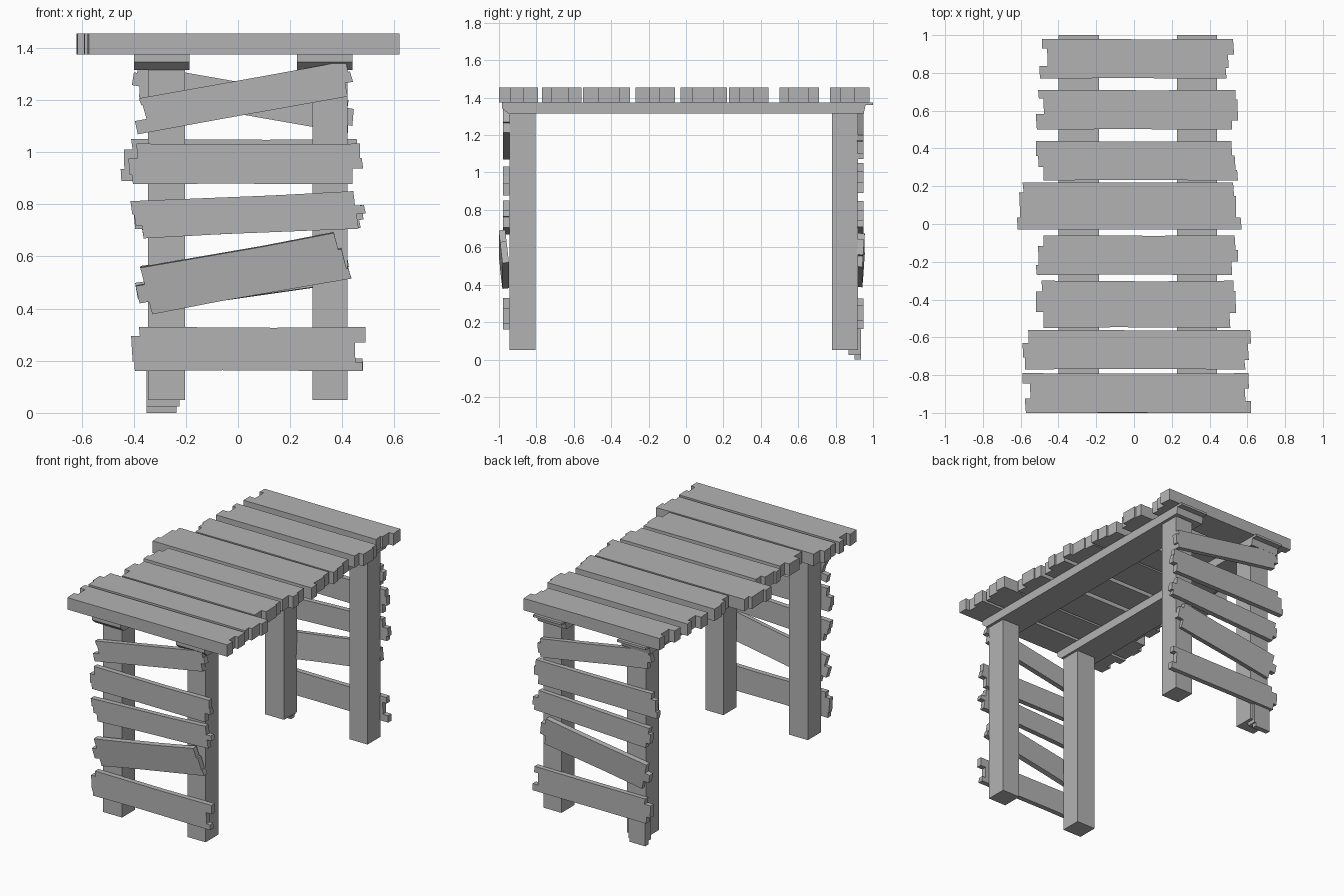
import bpy, bmesh, random
from math import radians, atan
from mathutils import Matrix

random.seed(4)
if "Cube" in bpy.data.objects:
    bpy.data.objects.remove(bpy.data.objects["Cube"])

wood = bpy.data.materials.new("weathered grey wood")
wood.use_nodes = True
GREY = (0.45, 0.45, 0.45, 1)
wood.diffuse_color = GREY
wood.node_tree.nodes["Principled BSDF"].inputs["Base Color"].default_value = GREY


def prism(name, outline, depth, matrix):
    """Extrude a flat outline evenly either side of its plane."""
    bm = bmesh.new()
    face = bm.faces.new([bm.verts.new((u, v, -depth / 2)) for u, v in outline])
    moved = bmesh.ops.extrude_face_region(bm, geom=[face])["geom"]
    bmesh.ops.translate(bm, vec=(0, 0, depth),
                        verts=[g for g in moved if isinstance(g, bmesh.types.BMVert)])
    bmesh.ops.recalc_face_normals(bm, faces=bm.faces)
    bm.transform(matrix)
    mesh = bpy.data.meshes.new(name)
    bm.to_mesh(mesh)
    bm.free()
    mesh.materials.append(wood)
    obj = bpy.data.objects.new(name, mesh)
    bpy.context.collection.objects.link(obj)


def broken_end(half_len, half_wid):
    """Stepped, splintered end running from the lower to the upper edge."""
    depths = random.sample([0, 0.012, 0.03, 0.04], 3)
    if 0 not in depths:
        depths[1] = 0
    cuts = [-1, random.uniform(-0.6, -0.2), random.uniform(0.2, 0.6), 1]
    points = []
    for i, d in enumerate(depths):
        points += [(half_len - d, cuts[i] * half_wid),
                   (half_len - d - random.uniform(0, 0.006), cuts[i + 1] * half_wid)]
    return points


def plank(name, length, width, depth, matrix):
    a, b = length / 2, width / 2
    bow = random.uniform(0, 0.004)
    right = broken_end(a, b)
    left = [(-u, -v) for u, v in broken_end(a, b)]
    prism(name, right + [(0.1, b - bow)] + left + [(-0.1, bow - b)], depth, matrix)


def box(name, x0, x1, y0, y1, z0, z1):
    prism(name, [(x0, y0), (x1, y0), (x1, y1), (x0, y1)], z1 - z0,
          Matrix.Translation((0, 0, (z0 + z1) / 2)))


# Roof boards: y range, x range
roof = [(-1.0, -0.79, -0.59, 0.62), (-0.77, -0.56, -0.59, 0.62),
        (-0.55, -0.30, -0.52, 0.54), (-0.27, -0.06, -0.52, 0.55),
        (-0.03, 0.22, -0.62, 0.57), (0.23, 0.44, -0.52, 0.55),
        (0.50, 0.71, -0.52, 0.55), (0.77, 0.98, -0.50, 0.53)]
for i, (y0, y1, x0, x1) in enumerate(roof):
    plank(f"roof_board_{i + 1}", x1 - x0, y1 - y0, 0.08,
          Matrix.Translation(((x0 + x1) / 2, (y0 + y1) / 2, 1.415)))

# Long beams under the roof, with worn ends
beam = [(-0.985, 1.375), (-0.985, 1.345), (-0.95, 1.315), (0.95, 1.315),
        (0.96, 1.36), (1.0, 1.36), (1.0, 1.375)]
stand = Matrix(((0, 0, 1, 0), (1, 0, 0, 0), (0, 1, 0, 0), (0, 0, 0, 1)))
for side, x in (("right", -0.293), ("left", 0.333)):
    prism(f"{side}_beam", beam, 0.213, Matrix.Translation((x, 0, 0)) @ stand)

# Corner posts
for side, x0, x1 in (("right", -0.345, -0.203), ("left", 0.285, 0.42)):
    box(f"front_{side}_post", x0, x1, -0.945, -0.805, 0.05, 1.32)
    box(f"back_{side}_post", x0, x1, 0.78, 0.92, 0.05, 1.32)
for i, (x1, y0, z0) in enumerate([(-0.235, 0.90, 0), (-0.225, 0.87, 0.025)]):
    box(f"post_splinter_{i + 1}", -0.35, x1, y0, 0.935, z0, 0.16)

# Wall boards: centre x, centre z, length, width, slope, forward lean
front = [(0.04, 0.245, 0.90, 0.17, 0, 0), (0.015, 0.535, 0.82, 0.185, 0.18, 6),
         (0.04, 0.76, 0.90, 0.145, 0.045, 0), (0.03, 0.955, 0.90, 0.155, 0, 0),
         (0.02, 1.21, 0.85, 0.135, 0.18, 0)]
back = [(0.04, 0.245, 0.88, 0.165, 0, 0), (0.015, 0.53, 0.82, 0.18, 0.15, -4),
        (0.04, 0.76, 0.88, 0.14, 0.045, 0), (0.01, 0.97, 0.92, 0.16, 0, 0),
        (0.02, 1.205, 0.86, 0.125, -0.17, 0)]
for wall, y, boards in (("front", -0.962, front), ("back", 0.932, back)):
    for i, (x, z, length, width, slope, lean) in enumerate(boards):
        y_off = -0.012 if lean > 0 else 0
        place = (Matrix.Translation((x, y + y_off, z))
                 @ Matrix.Rotation(-atan(slope), 4, "Y")
                 @ Matrix.Rotation(radians(90 + lean), 4, "X"))
        plank(f"{wall}_wall_board_{i + 1}", length, width, 0.035, place)
